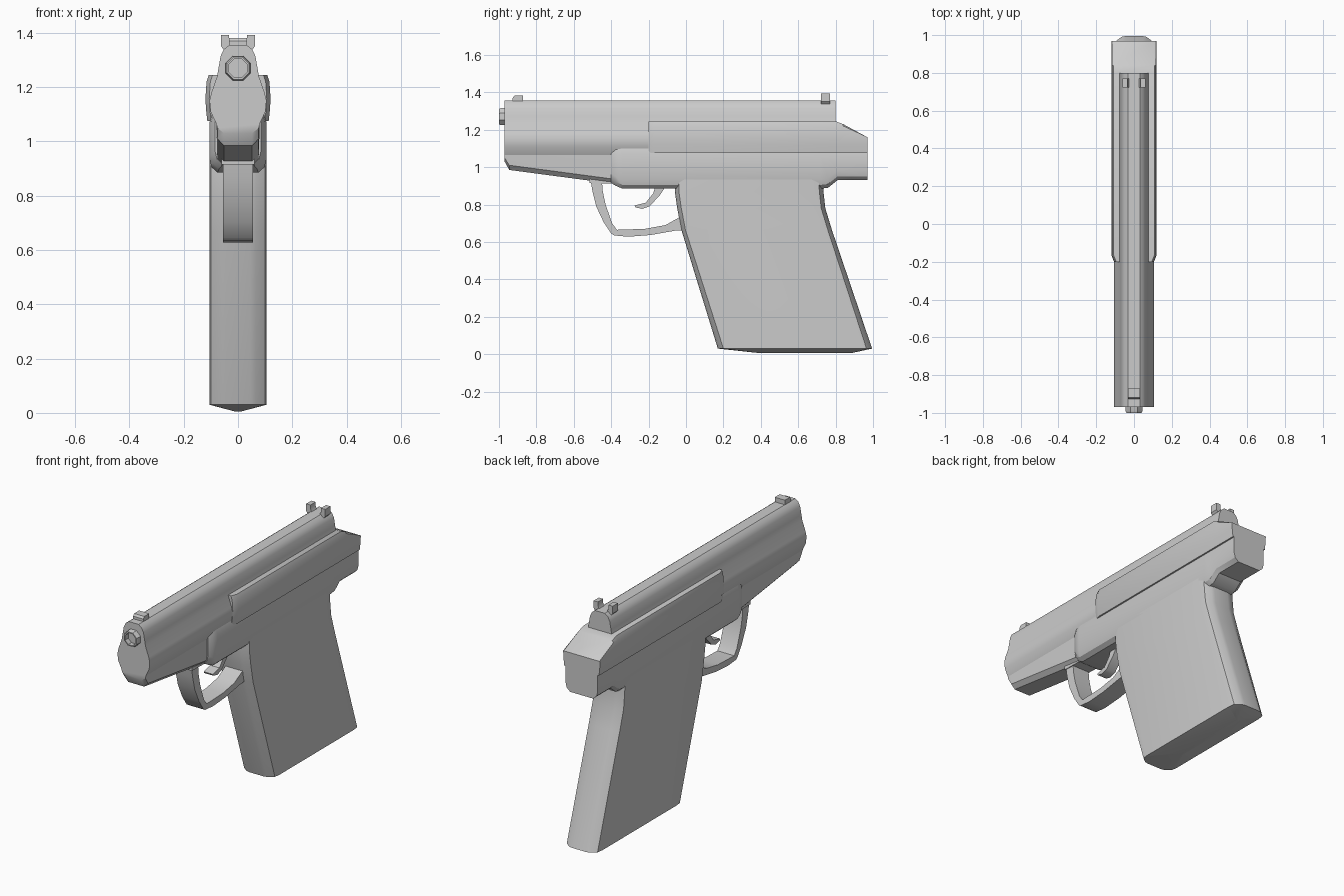
import bpy, bmesh, math
from mathutils import Vector

if "Cube" in bpy.data.objects:
    bpy.data.objects.remove(bpy.data.objects["Cube"])


def finish(name, bm, angle=32):
    bmesh.ops.remove_doubles(bm, verts=bm.verts, dist=1e-5)
    bmesh.ops.recalc_face_normals(bm, faces=bm.faces)
    me = bpy.data.meshes.new(name)
    bm.to_mesh(me)
    bm.free()
    me.shade_smooth()
    me.set_sharp_from_angle(angle=math.radians(angle))
    ob = bpy.data.objects.new(name, me)
    bpy.context.collection.objects.link(ob)
    return ob


def loft(name, rings, angle=32):
    """Skin closed rings of equal length and cap both ends."""
    bm = bmesh.new()
    vs = [[bm.verts.new(p) for p in r] for r in rings]
    n = len(vs[0])
    for a, b in zip(vs, vs[1:]):
        for i in range(n):
            j = (i + 1) % n
            bm.faces.new((a[i], a[j], b[j], b[i]))
    bm.faces.new(vs[0])
    bm.faces.new(vs[-1])
    return finish(name, bm, angle)


def ring(y, half):
    """Mirror a right-hand (x, z) half section into a closed ring at y."""
    return [(x, y, z) for x, z in half] + [(-x, y, z) for x, z in reversed(half)]


def side_plate(name, profile, hw, angle=32):
    """Extrude a (y, z) outline across the width."""
    return loft(name, [[(s * hw, y, z) for y, z in profile] for s in (-1, 1)], angle)


# Slide: long constant section
slide = [(.032, 1.355), (.052, 1.34), (.064, 1.315), (.072, 1.27), (.077, 1.24),
         (.098, 1.18), (.105, 1.15), (.101, 1.11), (.08, 1.065)]
loft("slide", [ring(-.97, slide), ring(.80, slide)])


# Receiver: lower body running back into the tang
def body(y, low, w=.105, inset=.03):
    return ring(y, [(w - .01, 1.105), (w, 1.07), (w, low + .05), (w - .008, low + .02), (w - inset, low)])


loft("receiver", [body(-.40, .915, .085), body(-.375, .90, .10), body(-.34, .885),
                  body(.72, .885), body(.76, .89), body(.81, .93), body(.97, .93)])


# Raised side panels and the sloping rear block
def panel(y, top, w):
    return ring(y, [(w - .012, top), (w - .004, min(top, 1.22)), (w, min(top, 1.16)),
                    (w - .002, 1.12), (w - .007, 1.075)])


loft("side_panels", [panel(-.20, 1.245, .106), panel(-.165, 1.245, .12),
                     panel(.80, 1.245, .12), panel(.84, 1.23, .12), panel(.97, 1.16, .12)])

# Dust cover under the front of the slide
loft("dust_cover", [ring(y, [(.08, 1.085), (.08, 1.065), (.076, a), (.052, b)])
                    for y, a, b in ((-.97, 1.05, 1.03), (-.945, 1.01, .985), (-.38, .935, .91))])

# Grip: raked, with bevelled front and back edges and a shallow ridged base
def grip_ring(z, yf, yb, ch=.022):
    q = [(.045, yf), (.066, yf + .004), (.1, yf + ch), (.105, yf + ch + .03),
         (.105, yb - ch - .04), (.1, yb - ch), (.066, yb - .004), (.045, yb)]
    return [(x, y, z) for x, y in q] + [(-x, y, z) for x, y in reversed(q)]


grip = [grip_ring(.95, -.06, .73), grip_ring(.87, -.06, .735), grip_ring(.78, -.047, .745),
        grip_ring(.665, -.025, .78), grip_ring(.03, .17, .995, .03)]
base = [(x * .1, .40 if y < .5 else .88, .005) for x, y, z in grip[-1]]
loft("grip", grip + [base])

# Trigger guard
outer = [(-.51, .93), (-.50, .87), (-.48, .79), (-.44, .705), (-.40, .645), (-.385, .635),
         (-.31, .628), (-.19, .637), (-.06, .66), (.02, .665)]
inner = [(.02, .75), (-.03, .735), (-.11, .69), (-.22, .67), (-.37, .665), (-.395, .70),
         (-.43, .80), (-.445, .87), (-.45, .93)]
side_plate("trigger_guard", outer + inner, .055)
side_plate("guard_mount", [(-.515, .915), (-.515, .96), (-.39, .96), (-.39, .912)], .06)

# Trigger
side_plate("trigger", [(-.16, .91), (-.175, .86), (-.215, .81), (-.275, .795), (-.27, .785),
                       (-.235, .777), (-.195, .79), (-.14, .85), (-.10, .91)], .03)

# Barrel muzzle: octagonal tube with a recessed bore
def octagon(r, y):
    return [(r * math.cos((i + .5) * math.pi / 4), y, 1.27 + r * math.sin((i + .5) * math.pi / 4))
            for i in range(8)]


loft("barrel", [octagon(.049, -.90), octagon(.049, -.99), octagon(.044, -1.0),
                octagon(.037, -1.0), octagon(.037, -.955)])

# Front sight
side_plate("front_sight", [(-.927, 1.34), (-.927, 1.37), (-.918, 1.382), (-.872, 1.382),
                           (-.872, 1.34)], .033)

# Rear notch sight
notch = [(.026, 1.355), (.034, 1.37), (.034, 1.393), (.062, 1.393), (.062, 1.35), (.045, 1.33)]
loft("rear_sight", [ring(.722, notch), ring(.77, notch)])
